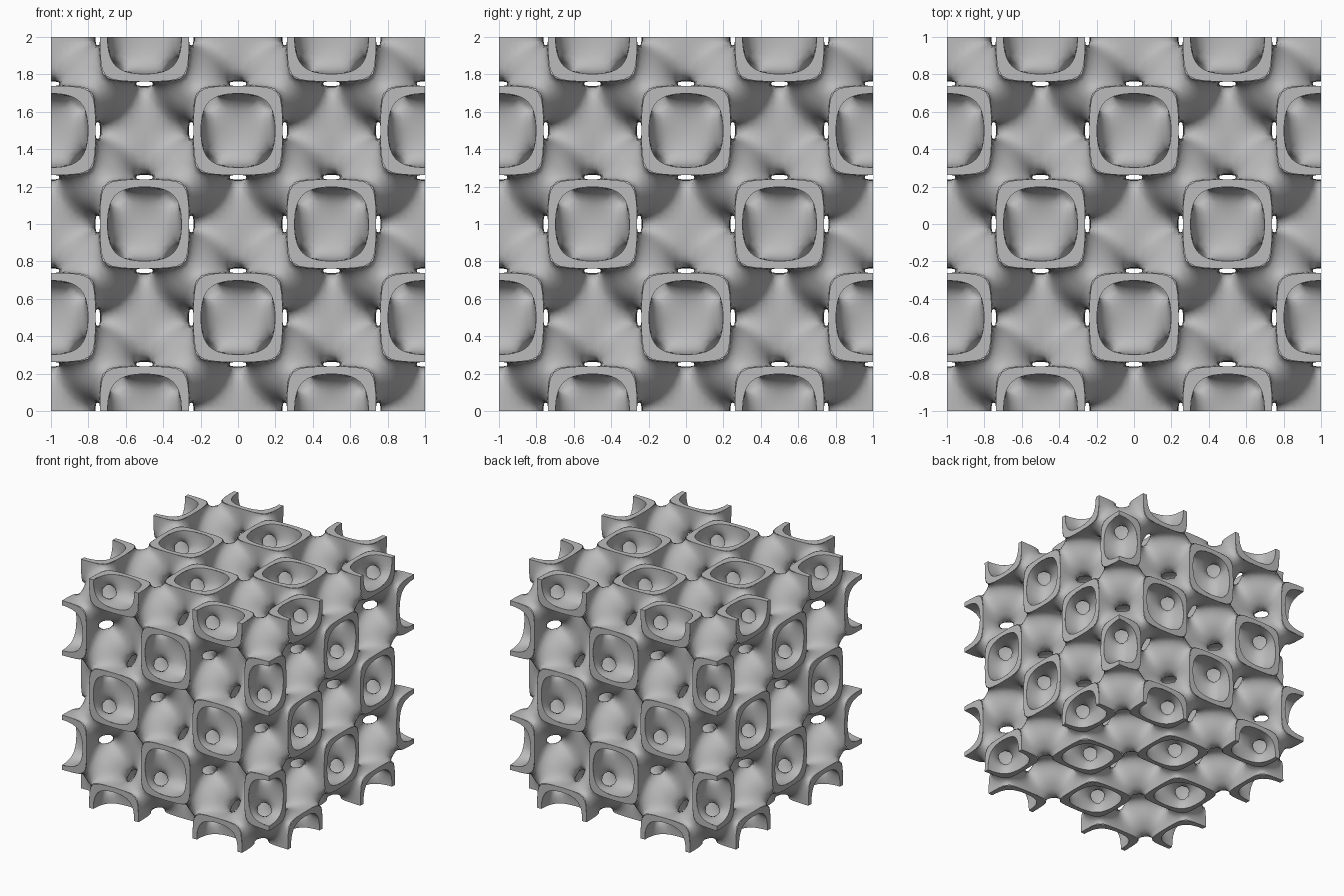
import bpy, bmesh
from math import cos, sin, pi, radians
from mathutils import Vector
from itertools import product

old = bpy.data.objects.get("Cube")
if old:
    bpy.data.objects.remove(old, do_unlink=True)

LEVEL = 0.7      # wall lies between -LEVEL and +LEVEL
N = 14           # grid cells along one block
SIDE = 0.5       # block side
H = SIDE / N
HALF = Vector((0.5, 0.5, 0.5))


def field(p):
    """Triply periodic field: cage chambers are negative, outer channels positive."""
    x, y, z = (cos(2 * pi * c) for c in p)
    a, b, c = (2 * k * k - 1 for k in (x, y, z))
    return 4 * x * y * z - (a * b + b * c + c * a)


def gradient(p):
    e = 0.0005
    axes = (Vector((e, 0, 0)), Vector((0, e, 0)), Vector((0, 0, e)))
    return Vector([(field(p + d) - field(p - d)) / (2 * e) for d in axes])


def settle(p, level):
    """Move a point onto the level surface."""
    for _ in range(4):
        g = gradient(p)
        step = g * ((level - field(p)) / max(g.length_squared, 1e-6))
        if step.length > H / 2:
            step.length = H / 2
        p = p + step
    return p


def shift(k, axis, amount=1):
    k = list(k)
    k[axis] += amount
    return tuple(k)


def add_sheet(bm, values, level):
    """Dual mesh of one level surface: a vertex per cell, a quad per crossed edge."""
    verts = {}

    def cell_vertex(cell):
        if cell not in verts:
            points = []
            for axis in range(3):
                b, c = (axis + 1) % 3, (axis + 2) % 3
                for i, j in product((0, 1), repeat=2):
                    k0 = shift(shift(cell, b, i), c, j)
                    k1 = shift(k0, axis)
                    v0, v1 = values[k0] - level, values[k1] - level
                    if (v0 < 0) != (v1 < 0):
                        points.append(Vector(k0).lerp(Vector(k1), v0 / (v0 - v1)) * H)
            middle = sum(points, Vector()) / len(points)
            verts[cell] = bm.verts.new(settle(middle + HALF, level) - HALF)
        return verts[cell]

    for k in product(range(N + 1), repeat=3):
        for axis in range(3):
            for start in ((k, shift(k, axis, -1)) if k[axis] == 0 else (k,)):
                rising = values[start] < level
                if rising == (values[shift(start, axis)] < level):
                    continue
                b, c = (axis + 1) % 3, (axis + 2) % 3
                cells = [shift(shift(start, b, -1), c, -1), shift(start, c, -1),
                         start, shift(start, b, -1)]
                if rising != (level > 0):
                    cells.reverse()
                bm.faces.new([cell_vertex(q) for q in cells])


def finish(name, bm, material, location, smooth):
    mesh = bpy.data.meshes.new(name)
    bm.to_mesh(mesh)
    bm.free()
    mesh.materials.append(material)
    for poly in mesh.polygons:
        poly.use_smooth = smooth
    obj = bpy.data.objects.new(name, mesh)
    obj.location = location
    bpy.context.collection.objects.link(obj)
    mirror = obj.modifiers.new("mirror", 'MIRROR')
    mirror.use_axis = (True, True, True)
    mirror.merge_threshold = 0.0005
    return obj


grey = bpy.data.materials.new("light grey")
grey.use_nodes = True
COLOUR = (0.5, 0.5, 0.5, 1)
grey.diffuse_color = COLOUR
grey.node_tree.nodes["Principled BSDF"].inputs["Base Color"].default_value = COLOUR

# Curved lattice walls: one block, trimmed, mirrored to a cell, then repeated
bm = bmesh.new()
values = {k: field(Vector(k) * H + HALF) for k in product(range(-1, N + 2), repeat=3)}
for level in (LEVEL, -LEVEL):
    add_sheet(bm, values, level)
for axis in range(3):
    for at, sign in ((0, -1), (SIDE, 1)):
        co, no = Vector(), Vector()
        co[axis], no[axis] = at, sign
        bmesh.ops.bisect_plane(bm, geom=bm.verts[:] + bm.edges[:] + bm.faces[:], dist=1e-6,
                               plane_co=co, plane_no=no, clear_outer=True)
walls = finish("lattice_walls", bm, grey, (-0.5, -0.5, 0.5), True)
for axis in range(3):
    array = walls.modifiers.new("repeat", 'ARRAY')
    array.count = 2
    array.use_relative_offset = False
    array.use_constant_offset = True
    offset = Vector()
    offset[axis] = 1
    array.constant_offset_displace = offset
    array.use_merge_vertices = True
    array.merge_threshold = 0.0005

# Flat cut rims on the six outer sides
bm = bmesh.new()


def rim_point(axis, centre, angle, level):
    def at(r):
        p = Vector()
        p[axis] = 1
        p[(axis + 1) % 3] = centre[0] + r * cos(angle)
        p[(axis + 2) % 3] = centre[1] + r * sin(angle)
        return p
    low, high = 0, 0.34
    for _ in range(25):
        mid = (low + high) / 2
        if field(at(mid)) < level:
            low = mid
        else:
            high = mid
    return bm.verts.new(at(low))


STEPS = 24
for axis in range(3):
    for centre, first in (((0, 0.5), -90), ((0.5, 0), 0), ((0.5, 1), 180), ((1, 0.5), 90)):
        angles = [radians(first + 180 * i / STEPS) for i in range(STEPS + 1)]
        inner = [rim_point(axis, centre, a, -LEVEL) for a in angles]
        outer = [rim_point(axis, centre, a, LEVEL) for a in angles]
        for i in range(STEPS):
            bm.faces.new((inner[i], outer[i], outer[i + 1], inner[i + 1]))
finish("cut_rims", bm, grey, (0, 0, 1), False)
